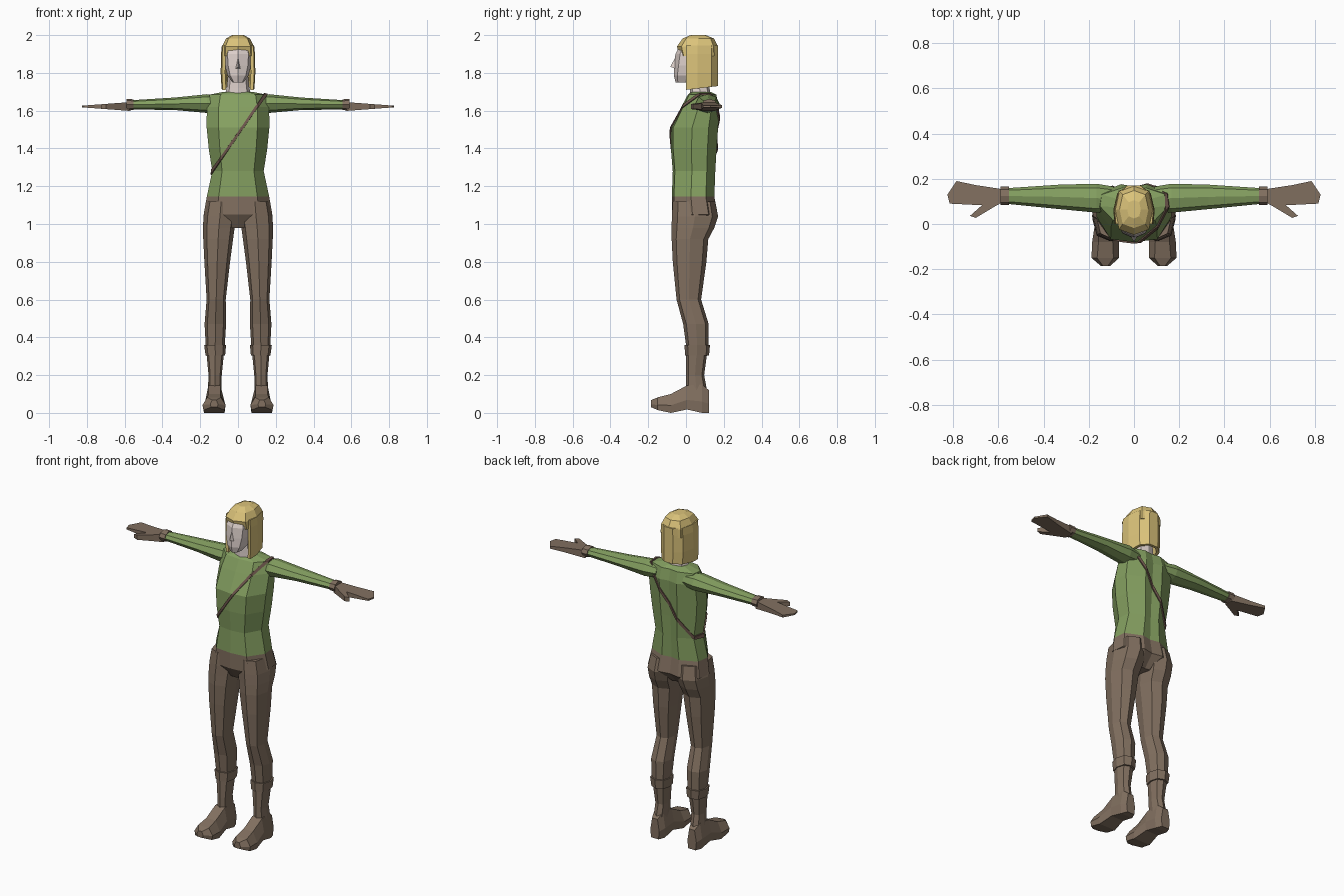
import bpy, bmesh, math
from mathutils import Vector

if "Cube" in bpy.data.objects:
    bpy.data.objects.remove(bpy.data.objects["Cube"])


def material(name, r, g, b):
    m = bpy.data.materials.new(name)
    lin = [((c / 255 + 0.055) / 1.055) ** 2.4 for c in (r, g, b)]
    m.diffuse_color = (*lin, 1)
    m.use_nodes = True
    m.node_tree.nodes["Principled BSDF"].inputs["Base Color"].default_value = m.diffuse_color
    return m


GREEN = material("green cloth", 132, 159, 96)
BROWN = material("brown leather", 130, 112, 96)
HAIR = material("blond hair", 219, 195, 122)
SKIN = material("pale skin", 222, 209, 204)
STRAP = material("dark strap", 110, 86, 76)


def finish(name, bm, mats, mirror=False, rule=None, recalc=True):
    if recalc:
        bmesh.ops.recalc_face_normals(bm, faces=bm.faces[:])
    if rule:
        for f in bm.faces:
            f.material_index = rule(f.calc_center_median())
    me = bpy.data.meshes.new(name)
    bm.to_mesh(me)
    bm.free()
    for m in mats:
        me.materials.append(m)
    ob = bpy.data.objects.new(name, me)
    bpy.context.collection.objects.link(ob)
    if mirror:
        ob.modifiers.new("mirror", "MIRROR")
    return ob


def loft(rings, closed=True):
    """Skin a list of point rings; closed rings also get end caps."""
    bm = bmesh.new()
    vs = [[bm.verts.new(p) for p in r] for r in rings]
    n = len(rings[0])
    for a, b in zip(vs, vs[1:]):
        for i in range(n if closed else n - 1):
            j = (i + 1) % n
            bm.faces.new((a[i], a[j], b[j], b[i]))
    if closed:
        bm.faces.new(vs[0][::-1])
        bm.faces.new(vs[-1])
    return bm


def oval(u0, u1, v0, v1, diag=0.75, n=8):
    """Faceted oval filling a 2D box; diag sets how full its corners are."""
    out = []
    for i in range(n):
        c, s = math.cos(math.tau * i / n), math.sin(math.tau * i / n)
        k = diag / 0.7071 if i % 2 else 1
        out.append(((u0 + u1) / 2 + (u1 - u0) / 2 * c * k,
                    (v0 + v1) / 2 + (v1 - v0) / 2 * s * k))
    return out


def z_ring(z, x0, x1, y0, y1, diag=0.75):
    return [(x, y, z) for x, y in oval(x0, x1, y0, y1, diag)]


def x_ring(x, y0, y1, z0, z1, diag=0.72):
    return [(x, y, z) for y, z in oval(y0, y1, z0, z1, diag)]


# Torso: tunic above the waist line, trousers below
half = [(0.62, -0.9), (1, -0.1), (0.95, 0.6), (0.35, 1)]
profile = [(0, -1)] + half + [(0, 0.9)] + [(-x, y) for x, y in half[::-1]]


def torso_ring(z, rx, y0, y1):
    return [(rx * x, (y0 + y1) / 2 + (y1 - y0) / 2 * y, z) for x, y in profile]


torso = [torso_ring(*r) for r in (
    (0.98, 0.06, -0.03, 0.10), (1.05, 0.182, -0.075, 0.168), (1.145, 0.165, -0.075, 0.15),
    (1.28, 0.136, -0.07, 0.155), (1.40, 0.155, -0.08, 0.162), (1.51, 0.166, -0.08, 0.17),
    (1.62, 0.165, -0.025, 0.176), (1.685, 0.15, 0.01, 0.16), (1.70, 0.075, 0.03, 0.13))]
finish("torso", loft(torso), [GREEN, BROWN], rule=lambda c: int(c.z < 1.145))

# Shoulder strap: thin slice of the torso surface, thickened outward
bm = loft(torso)
bmesh.ops.recalc_face_normals(bm, faces=bm.faces[:])
no = Vector((-0.4, 0, 0.275)).normalized()
co = Vector((-0.135, 0, 1.28))
for s in (1, -1):
    bmesh.ops.bisect_plane(bm, geom=bm.verts[:] + bm.edges[:] + bm.faces[:],
                           plane_co=co + no * 0.007 * s, plane_no=no * s, clear_outer=True)
strap = finish("shoulder_strap", bm, [STRAP], recalc=False)
sol = strap.modifiers.new("thickness", "SOLIDIFY")
sol.thickness, sol.offset = 0.007, 1

# Legs
leg = [z_ring(*r) for r in (
    (0.10, 0.088, 0.16, 0.0, 0.115), (0.20, 0.086, 0.156, 0.0, 0.096),
    (0.36, 0.070, 0.171, 0.0, 0.118), (0.47, 0.063, 0.177, -0.015, 0.12),
    (0.60, 0.065, 0.166, -0.05, 0.08), (0.80, 0.042, 0.178, -0.07, 0.108),
    (0.92, 0.026, 0.184, -0.076, 0.118), (0.98, 0.018, 0.185, -0.076, 0.15),
    (1.04, 0.008, 0.183, -0.075, 0.17), (1.12, 0.01, 0.168, -0.07, 0.155))]
finish("leg", loft(leg), [BROWN], mirror=True)

# Boot cuffs
finish("boot_cuff", loft([z_ring(0.305, 0.068, 0.172, -0.005, 0.122),
                          z_ring(0.36, 0.063, 0.179, -0.008, 0.127)]), [BROWN], mirror=True)

# Feet: sections from heel to toe (y, x0, x1, z0, z1, top inset)
foot = []
for y, x0, x1, z0, z1, t in (
        (0.122, 0.095, 0.155, 0.0, 0.12, 0.012), (0.085, 0.08, 0.168, 0.0, 0.15, 0.015),
        (0.005, 0.078, 0.172, 0.018, 0.145, 0.015), (-0.08, 0.066, 0.185, 0.0, 0.10, 0.028),
        (-0.15, 0.066, 0.188, 0.015, 0.082, 0.025), (-0.185, 0.105, 0.147, 0.03, 0.068, 0.01)):
    m = z0 + (z1 - z0) * 0.4
    foot.append([(x0 + 0.005, y, z0), (x1 - 0.005, y, z0), (x1, y, m), (x1 - t, y, z1),
                 (x0 + t, y, z1), (x0, y, m)])
finish("foot", loft(foot), [BROWN], mirror=True)

# Arms and wrist bands
arm = [x_ring(*r) for r in (
    (0.09, 0.06, 0.165, 1.60, 1.675), (0.165, 0.05, 0.178, 1.588, 1.687),
    (0.33, 0.066, 0.174, 1.603, 1.67), (0.57, 0.09, 0.158, 1.607, 1.655))]
finish("arm", loft(arm), [GREEN], mirror=True)
finish("wrist_band", loft([x_ring(0.553, 0.083, 0.165, 1.603, 1.66),
                           x_ring(0.590, 0.083, 0.165, 1.601, 1.662)]), [BROWN], mirror=True)

# Gloved hands: flat outline with thumb, thinning to the fingertips
outline = [(0.575, 0.10), (0.62, 0.075), (0.70, 0.027), (0.725, 0.036), (0.672, 0.083),
           (0.815, 0.09), (0.825, 0.13), (0.785, 0.19), (0.70, 0.172), (0.575, 0.153)]
hand = []
for s in (-1, 1):
    hand.append([(x, y, 1.622 + s * (0.004 + 0.075 * (0.83 - x))) for x, y in outline])
finish("hand", loft(hand), [BROWN], mirror=True)

# Neck
finish("neck", loft([z_ring(1.66, -0.075, 0.075, 0.02, 0.13), z_ring(1.72, -0.06, 0.06, 0.02, 0.125),
                     z_ring(1.82, -0.05, 0.05, 0.02, 0.12)]), [SKIN])

# Head with a wedge nose
head = [z_ring(*r) for r in (
    (1.75, -0.03, 0.03, -0.055, 0.04), (1.785, -0.055, 0.055, -0.064, 0.08),
    (1.84, -0.07, 0.07, -0.062, 0.12), (1.90, -0.074, 0.074, -0.056, 0.14),
    (1.95, -0.06, 0.06, -0.03, 0.12))]
finish("head", loft(head), [SKIN])
bm = bmesh.new()
for p in ((0, -0.05, 1.895), (0.016, -0.05, 1.82), (-0.016, -0.05, 1.82), (0, -0.083, 1.832)):
    bm.verts.new(p)
bmesh.ops.convex_hull(bm, input=bm.verts[:])
finish("nose", bm, [SKIN])

# Hair: crown over the skull, and a bob curtain open at the face
crown = [z_ring(*r, 0.78) for r in (
    (1.89, -0.087, 0.087, -0.035, 0.17), (1.94, -0.085, 0.085, -0.048, 0.17),
    (1.982, -0.064, 0.064, -0.018, 0.148), (2.0, -0.03, 0.03, 0.025, 0.105))]
finish("hair_crown", loft(crown), [HAIR])
side = [(0.084, 0.0), (0.09, 0.06), (0.073, 0.135), (0.03, 0.17)]
bob = []
for z, k, lift in ((1.71, 0.97, 0.12), (1.80, 1.02, 0), (1.90, 1.0, 0), (1.945, 0.95, 0)):
    pts = side + [(-x, y) for x, y in side[::-1]]
    bob.append([(x * k, y, z + y * lift) for x, y in pts])
curtain = finish("hair_bob", loft(bob, closed=False), [HAIR], recalc=False)
sol = curtain.modifiers.new("thickness", "SOLIDIFY")
sol.thickness, sol.offset = 0.018, -1
